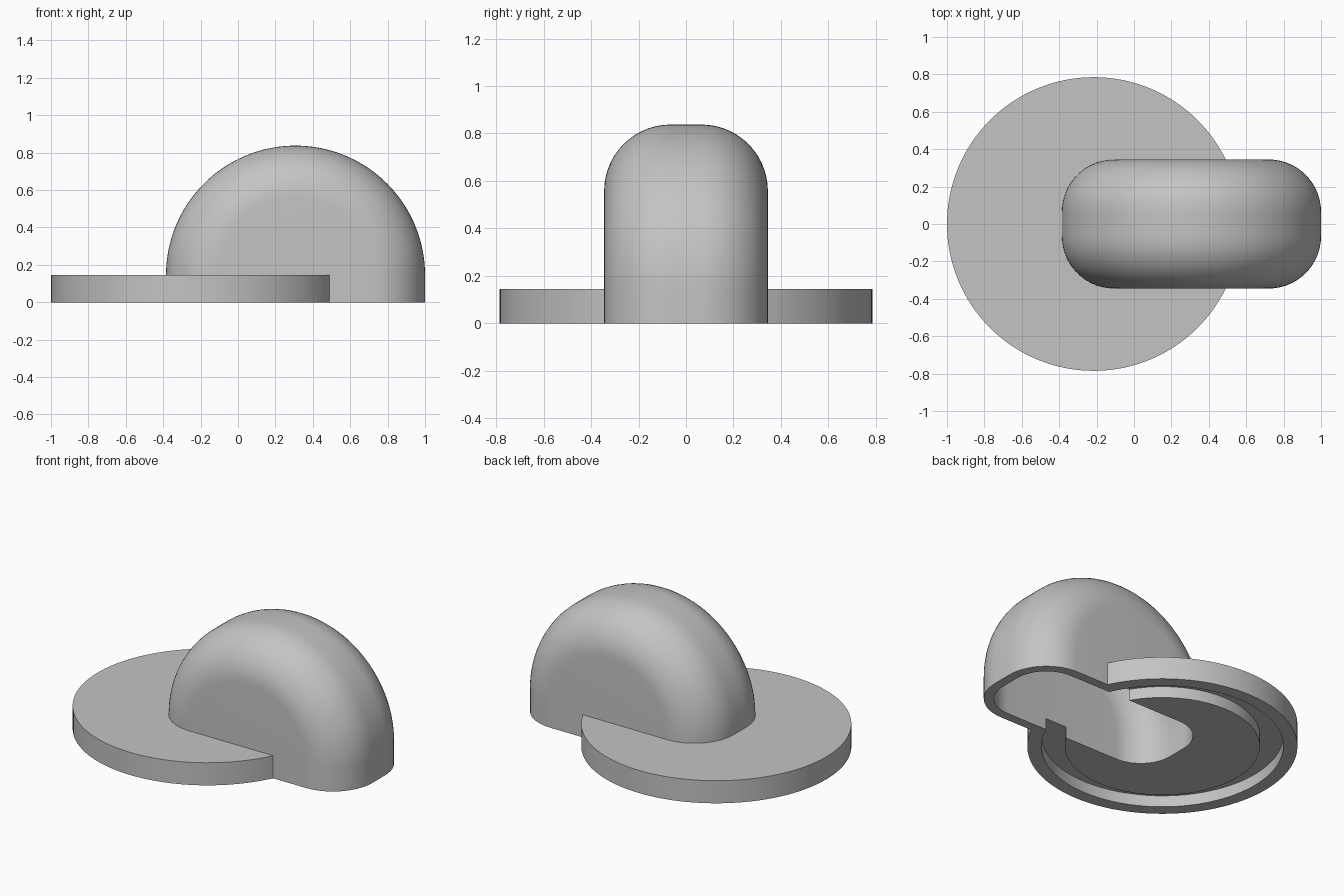
import bpy
import bmesh
from math import sin, cos, pi, radians

cube = bpy.data.objects.get("Cube")
if cube:
    bpy.data.objects.remove(cube, do_unlink=True)

grey = bpy.data.materials.new("plain grey")
grey.use_nodes = True
colour = (0.55, 0.55, 0.55, 1)
grey.diffuse_color = colour
grey.node_tree.nodes["Principled BSDF"].inputs["Base Color"].default_value = colour

HEIGHT = 0.145          # disc thickness, and height of the arch's straight foot
DISC_X, ARCH_X = -0.215, 0.3075
WALL = 0.06


def make_object(name, bm):
    bmesh.ops.recalc_face_normals(bm, faces=bm.faces)
    mesh = bpy.data.meshes.new(name)
    bm.to_mesh(mesh)
    bm.free()
    mesh.materials.append(grey)
    obj = bpy.data.objects.new(name, mesh)
    bpy.context.collection.objects.link(obj)
    return obj


def arch(name, radius, half_width, fillet, bottom, steps=72, arc=14):
    """Half-round arch with rounded rims and a straight foot."""
    quarter = [i / arc * pi / 2 for i in range(arc + 1)]
    side = [(half_width - fillet + fillet * cos(a), radius - fillet + fillet * sin(a))
            for a in quarter]
    profile = [(-y, r) for y, r in side] + side[::-1]
    bm = bmesh.new()
    rows = [[bm.verts.new((ARCH_X + r, y, bottom)) for y, r in profile]]
    for i in range(steps + 1):
        a = pi * i / steps
        rows.append([bm.verts.new((ARCH_X + r * cos(a), y, HEIGHT + r * sin(a)))
                     for y, r in profile])
    rows.append([bm.verts.new((ARCH_X - r, y, bottom)) for y, r in profile])
    for a, b in zip(rows, rows[1:]):
        for j in range(len(profile) - 1):
            bm.faces.new((a[j], a[j + 1], b[j + 1], b[j]))
    bm.faces.new([row[0] for row in rows])
    bm.faces.new([row[-1] for row in rows])
    bm.faces.new(rows[0] + rows[-1][::-1])
    return make_object(name, bm)


def ring(name, inner, outer, bottom, top, sides=128):
    """Square-section ring around the disc axis; a solid disc if inner is 0."""
    bm = bmesh.new()
    section = [(outer, bottom), (outer, top)]
    if inner:
        section += [(inner, top), (inner, bottom)]
    loops = [[bm.verts.new((DISC_X + r * cos(2 * pi * i / sides),
                            r * sin(2 * pi * i / sides), z)) for i in range(sides)]
             for r, z in section]
    pairs = list(zip(loops, loops[1:]))
    if inner:
        pairs.append((loops[-1], loops[0]))
    else:
        for loop in loops:
            bm.faces.new(loop)
    for a, b in pairs:
        for i in range(sides):
            j = (i + 1) % sides
            bm.faces.new((a[i], a[j], b[j], b[i]))
    return make_object(name, bm)


def combine(target, other, operation):
    mod = target.modifiers.new(operation.lower(), "BOOLEAN")
    mod.operation = operation
    mod.solver = "EXACT"
    mod.object = other
    bpy.context.view_layer.objects.active = target
    bpy.ops.object.modifier_apply(modifier=mod.name)
    bpy.data.objects.remove(other, do_unlink=True)


# Round base plate joined to the arched housing
body = ring("arched_cover", 0, 0.785, 0, HEIGHT)
combine(body, arch("arch", 0.6925, 0.345, 0.28, 0), "UNION")

# Hollow inside of the arch, open at the bottom
combine(body, arch("cavity", 0.6925 - WALL, 0.345 - WALL, 0.28 - WALL, -0.1), "DIFFERENCE")

# Round groove in the underside of the plate, open to the hollow
combine(body, ring("groove", 0.567, 0.703, -0.1, 0.073), "DIFFERENCE")

bpy.ops.object.select_all(action="DESELECT")
body.select_set(True)
bpy.context.view_layer.objects.active = body
bpy.ops.object.shade_smooth_by_angle(angle=radians(30))
